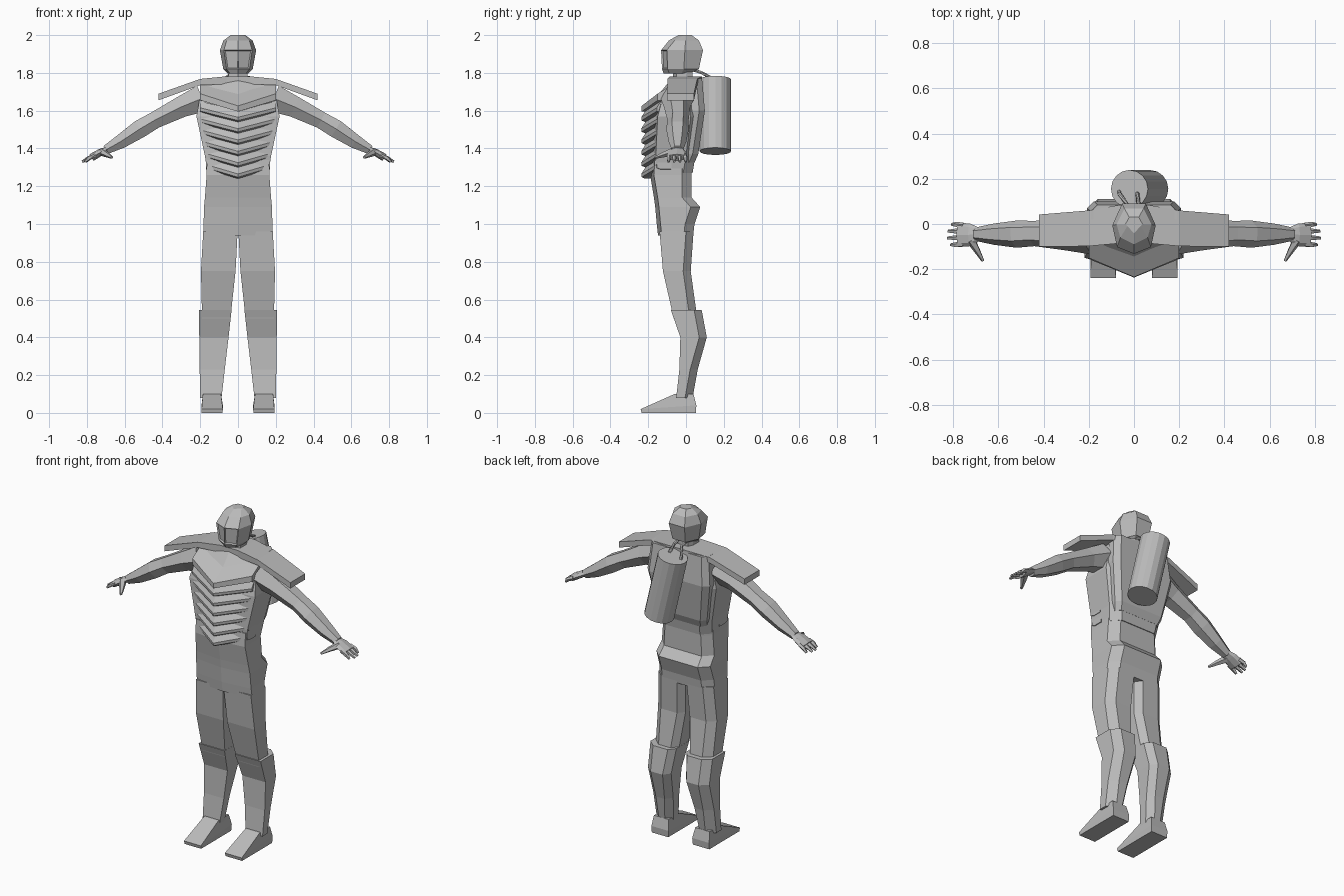
import bpy, bmesh, math
from mathutils import Vector

if "Cube" in bpy.data.objects:
    bpy.data.objects.remove(bpy.data.objects["Cube"])

grey = bpy.data.materials.new("plain grey")
grey.diffuse_color = (0.5, 0.5, 0.5, 1)
grey.use_nodes = True
grey.node_tree.nodes["Principled BSDF"].inputs["Base Color"].default_value = grey.diffuse_color


def finish(name, bm, mirror=False):
    bmesh.ops.recalc_face_normals(bm, faces=bm.faces)
    me = bpy.data.meshes.new(name)
    bm.to_mesh(me)
    bm.free()
    me.materials.append(grey)
    ob = bpy.data.objects.new(name, me)
    bpy.context.collection.objects.link(ob)
    if mirror:
        ob.modifiers.new("mirror", 'MIRROR')
    return ob


def loft_mesh(rings):
    """Skin a list of equal-length point rings and cap both ends."""
    bm = bmesh.new()
    vs = [[bm.verts.new(p) for p in r] for r in rings]
    n = len(vs[0])
    for a, b in zip(vs, vs[1:]):
        for i in range(n):
            j = (i + 1) % n
            bm.faces.new((a[i], a[j], b[j], b[i]))
    bm.faces.new(vs[0])
    bm.faces.new(vs[-1])
    return bm


def loft(name, rings, mirror=False):
    return finish(name, loft_mesh(rings), mirror)


def tube(name, pts, radii, sides=6, mirror=False, squash=1.0):
    """Loft along a path; radius runs along the side axis, squash flattens it."""
    pts = [Vector(p) for p in pts]
    rings = []
    for i, p in enumerate(pts):
        d = (pts[min(i + 1, len(pts) - 1)] - pts[max(i - 1, 0)]).normalized()
        u = Vector((0, 1, 0)) if abs(d.y) < 0.8 else Vector((1, 0, 0))
        u = (u - d * u.dot(d)).normalized()
        v = d.cross(u)
        rings.append([p + radii[i] * (u * math.cos(a) + v * squash * math.sin(a))
                      for a in (2 * math.pi * k / sides for k in range(sides))])
    return loft(name, rings, mirror)


def body_ring(z, w, yf, yb, crease=0.02, chamfer=0.05):
    """Symmetric section: creased front, straight sides, chamfered back."""
    return [(0, yf, z), (w, yf + crease, z), (w, yb - chamfer, z), (w * .72, yb, z),
            (-w * .72, yb, z), (-w, yb - chamfer, z), (-w, yf + crease, z)]


def leg_ring(z, xi, xo, yf, yb):
    m = yb - 0.04
    return [(xi, yf, z), (xo, yf, z), (xo, m, z), (xo - .045, yb, z),
            (xi + .03, yb, z), (xi, m, z)]


# hips and waist
loft("hips", [body_ring(*r) for r in (
    (1.34, .165, -.185, .03), (1.26, .166, -.19, .03), (1.14, .175, -.17, .03),
    (1.09, .18, -.163, .075), (1.0, .182, -.155, .045), (.94, .185, -.148, .038))])

# legs
loft("thigh", [leg_ring(*r) for r in (
    (.96, 0.002, .184, -.14, .04), (.75, .013, .196, -.122, .025),
    (.5, .04, .19, -.065, .06))], True)
loft("lower_leg", [leg_ring(*r) for r in (
    (.545, .034, .207, -.08, .083), (.4, .05, .205, -.03, .11),
    (.23, .07, .203, -.035, .062), (.08, .087, .2, -.052, .035))], True)

# feet, sloping down to a thin toe
loft("foot", [[(xi, yf, zf), (xo, yf, zf), (xo, yb, z), (xi, yb, z)]
              for xi, xo, yf, yb, zf, z in (
    (.082, .192, -.235, .052, 0, 0), (.08, .193, -.24, .055, .02, .04),
    (.09, .186, -.06, .04, .1, .1))], True)

# torso
loft("torso", [body_ring(z, w, yf, yb, .03) for z, w, yf, yb in (
    (1.27, .162, -.185, .035), (1.36, .175, -.19, .05), (1.57, .22, -.18, .075),
    (1.68, .2, -.15, .075), (1.765, .18, -.08, .06))])

# slanted upper chest panel with a pointed front
side = [(-.055, 1.75), (-.15, 1.69), (-.15, 1.655), (-.05, 1.65)]
mid = [(-.075, 1.735), (-.235, 1.625), (-.235, 1.595), (-.05, 1.6)]
loft("upper_chest", [[(x, y, z) for y, z in prof]
                     for x, prof in ((-.2, side), (0, mid), (.2, side))])

# overlapping chevron slats
count, pitch = 6, .06
for i in range(count):
    top = 1.6 - i * pitch
    w = .203 - .036 * (i + .5) / count
    rings = []
    for x, dy, dz in ((-w, .082, .05), (0, 0, 0), (w, .082, .05)):
        rings.append([(x, y + dy, z + dz) for y, z in (
            (-.16, top), (-.215, top), (-.237, top - .035),
            (-.235, top - pitch + .008), (-.216, top - pitch), (-.16, top - pitch))])
    loft("chest_slat", rings)

# shoulder yoke running out into the two pads
yoke = ((-.42, -.1, .042, 1.655, 1.69), (-.2, -.098, .06, 1.735, 1.768),
        (-.06, -.085, .085, 1.74, 1.782))
yoke += tuple((-r[0],) + r[1:] for r in reversed(yoke))
loft("shoulder_yoke", [[(x, yf, lo), (x, yb, lo), (x, yb, hi), (x, yf, hi)]
                       for x, yf, yb, lo, hi in yoke])

# back plate
loft("back_plate", [[(-w, y0, z), (w, y0, z), (w, y1 - .03, z), (w * .85, y1, z),
                     (-w * .85, y1, z), (-w, y1 - .03, z)] for z, w, y0, y1 in (
    (1.325, .15, -.01, .045), (1.37, .165, 0, .065), (1.6, .208, .02, .1),
    (1.77, .19, .02, .085))])

# neck and head
loft("neck", [body_ring(z, w, yf, yb, .02, .03) for z, w, yf, yb in (
    (1.73, .06, -.085, .04), (1.77, .052, -.07, .035), (1.84, .05, -.07, .035))])


def head_ring(z, w, yf, yb):
    ym = yf * .25 + yb * .3
    return [(0, yf, z), (w * .78, yf + .03, z), (w, ym, z), (w * .55, yb, z),
            (-w * .55, yb, z), (-w, ym, z), (-w * .78, yf + .03, z)]


bm = loft_mesh([head_ring(*r) for r in (
    (1.797, .055, -.118, .02), (1.82, .078, -.127, .068), (1.92, .096, -.132, .09),
    (1.972, .077, -.09, .068), (2.0, .038, -.04, .03))])
bmesh.ops.recalc_face_normals(bm, faces=bm.faces)
visor = [f for f in bm.faces if f.normal.y < -.6
         and 1.85 < f.calc_center_median().z < 1.89]
bmesh.ops.inset_individual(bm, faces=visor, thickness=.007, depth=-.008)
finish("head", bm)

# arms: shoulder to wrist
tube("arm", [(.19, -.045, 1.665), (.3, -.047, 1.62), (.44, -.042, 1.55), (.52, -.045, 1.503),
             (.62, -.045, 1.437), (.7, -.045, 1.392)],
     [.09, .07, .056, .06, .047, .03], 6, True, .92)
# hands
tube("palm", [(.685, -.045, 1.4), (.725, -.048, 1.381), (.775, -.048, 1.352)],
     [.03, .05, .054], 8, True, .38)
for k in range(4):
    y = -.092 + k * .03
    reach = (.81, .825, .822, .805)[k]
    tube("finger", [(.755, -.048 + (y + .047) * .9, 1.364), (.787, y, 1.35),
                    (reach, y, 1.33)], [.013, .012, .007], 5, True)
tube("thumb", [(.722, -.07, 1.382), (.695, -.115, 1.368), (.668, -.163, 1.352)],
     [.022, .015, .007], 5, True)

# air tank, leaning sideways
tube("air_tank", [(-.02, .155, 1.765), (.07, .155, 1.385)], [.084, .084], 16)
# hoses from the tank to the head
for x0, x1 in ((-.065, -.03), (.015, .02)):
    tube("hose", [(x0, .145, 1.745), (x0, .135, 1.772), (x1, .085, 1.8), (x1, .03, 1.818)],
         [.009] * 4, 6)
